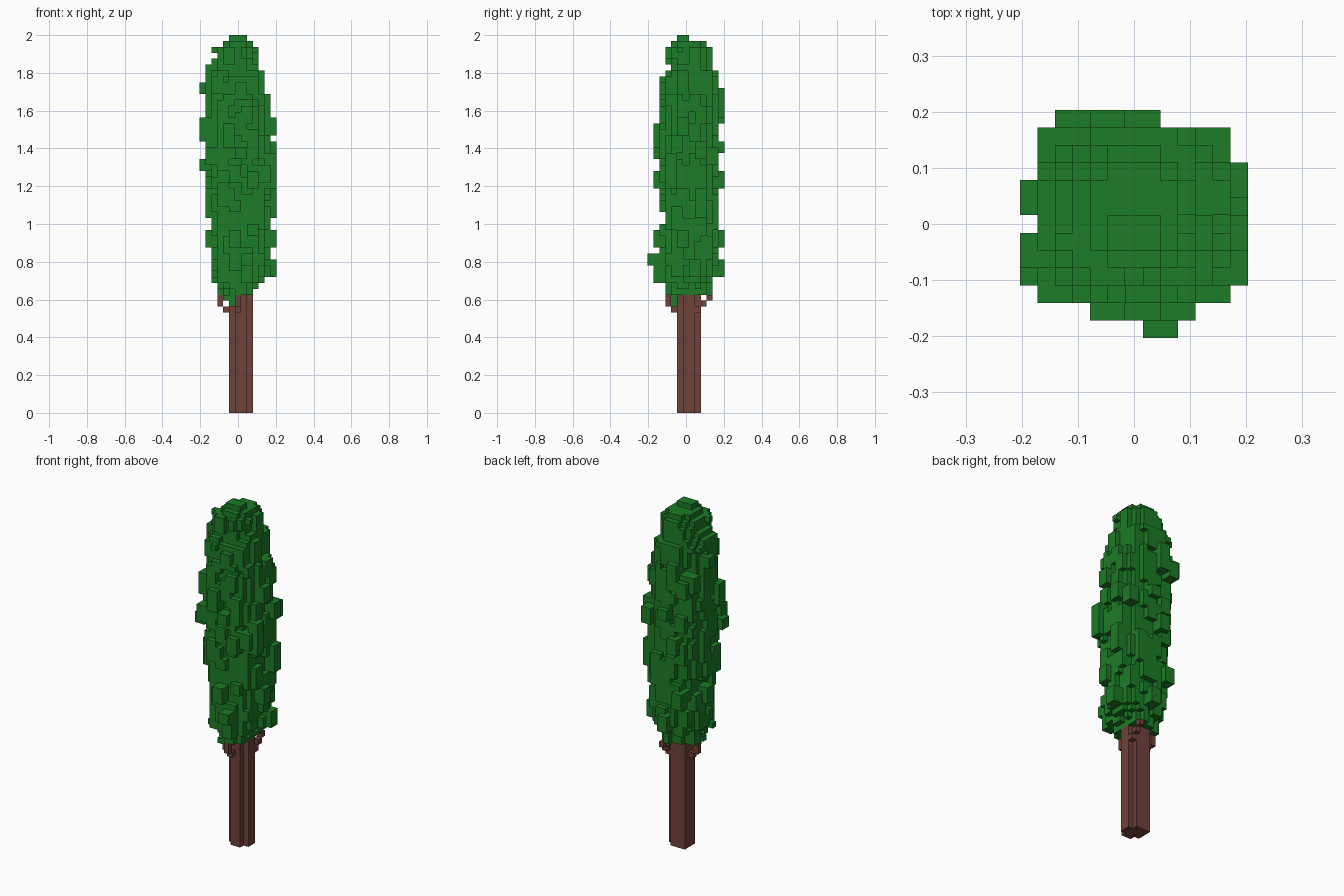
import bpy
import bmesh
import random
from math import cos, sin, pi

if "Cube" in bpy.data.objects:
    bpy.data.objects.remove(bpy.data.objects["Cube"])

random.seed(11)
V = 2 / 64          # edge of one block
HALF = 6.5 * V      # half of the 13 block wide footprint


def make_material(name, color):
    mat = bpy.data.materials.new(name)
    mat.use_nodes = True
    mat.diffuse_color = color
    mat.node_tree.nodes["Principled BSDF"].inputs["Base Color"].default_value = color
    return mat


def box(xs, ys, zs):
    """Cells of a block, each range given as first and last cell."""
    return {(x, y, z)
            for x in range(xs[0], xs[1] + 1)
            for y in range(ys[0], ys[1] + 1)
            for z in range(zs[0], zs[1] + 1)}


def build_blocks(name, cells, mat):
    """Skin a set of cells with its outer faces and merge the flat regions."""
    bm = bmesh.new()
    corners = {}

    def vert(p):
        if p not in corners:
            corners[p] = bm.verts.new((p[0] * V - HALF, p[1] * V - HALF, p[2] * V))
        return corners[p]

    for cell in sorted(cells):
        for axis in range(3):
            for side in (0, 1):
                beside = list(cell)
                beside[axis] += 2 * side - 1
                if tuple(beside) in cells:
                    continue
                ring = []
                for a, b in ((0, 0), (1, 0), (1, 1), (0, 1)):
                    p = list(cell)
                    p[axis] += side
                    p[(axis + 1) % 3] += a
                    p[(axis + 2) % 3] += b
                    ring.append(vert(tuple(p)))
                bm.faces.new(ring if side else ring[::-1])
    bmesh.ops.dissolve_limit(bm, angle_limit=0.01, verts=bm.verts[:], edges=bm.edges[:])
    mesh = bpy.data.meshes.new(name)
    bm.to_mesh(mesh)
    bm.free()
    mesh.materials.append(mat)
    obj = bpy.data.objects.new(name, mesh)
    bpy.context.collection.objects.link(obj)
    return obj


# Crown outline: first layer, last layer, then x and y limits in blocks
BANDS = [
    (20, 21, 3, 10, 3, 11), (22, 22, 2, 11, 2, 11), (23, 32, 2, 12, 2, 12),
    (33, 53, 1, 12, 2, 12), (54, 56, 1, 11, 2, 12), (57, 57, 1, 11, 3, 12),
    (58, 58, 1, 10, 3, 11), (59, 61, 2, 10, 3, 11), (62, 62, 4, 9, 4, 10),
    (63, 63, 5, 8, 5, 7),
]
outline = {z: band[2:] for band in BANDS for z in range(band[0], band[1] + 1)}


def inside(x, y, z, inset, power):
    if z not in outline:
        return False
    x0, x1, y0, y1 = outline[z]
    u = abs(x + 0.5 - (x0 + x1) / 2) / ((x1 - x0) / 2 - inset)
    v = abs(y + 0.5 - (y0 + y1) / 2) / ((y1 - y0) / 2 - inset)
    return u ** power + v ** power <= 1


# Solid core of the crown, rounder towards both ends
leaves = set()
for x, y, z in box((0, 12), (0, 12), (20, 63)):
    inset = 0 if z > 61 else 0.6
    if inside(x, y, z, inset, 2.3 if 26 < z < 52 else 2):
        leaves.add((x, y, z))

# Leaf clumps scattered over the core, kept within the outline
COUNT = 230
for i in range(COUNT):
    z = 20 + i * 42 // COUNT
    x0, x1, y0, y1 = outline[z]
    turn = random.uniform(0, 2 * pi)
    x = round((x0 + x1) / 2 - 1 + cos(turn) * (x1 - x0 - 1) / 2)
    y = round((y0 + y1) / 2 - 1 + sin(turn) * (y1 - y0 - 1) / 2)
    clump = box((x, x + 1), (y, y + 1), (z, z + random.choice((1, 1, 2, 2, 3))))
    power = 2.7 if 26 < z < 52 else 2.2
    leaves |= {cell for cell in clump if inside(*cell, 0, power)}

# Larger clumps that stand out: first block across, first and last layer
right_clumps = [(5, 47, 49), (8, 43, 45), (3, 38, 43), (8, 33, 37), (5, 28, 30), (7, 23, 25)]
left_clumps = [(7, 54, 55), (4, 46, 49), (3, 41, 42), (6, 28, 30)]
back_clumps = [(2, 49, 51), (4, 50, 54), (6, 44, 45), (4, 38, 40), (3, 28, 30), (6, 23, 25)]
front_clumps = [(4, 45, 48), (6, 43, 44), (8, 38, 40), (5, 28, 30), (7, 22, 26)]
for a, low, high in right_clumps:
    leaves |= box((11, 12), (a, a + 1), (low, high))
for a, low, high in left_clumps:
    start = 1 if low < 33 else 0
    leaves |= box((start, start + 1), (a, a + 1), (low, high))
for a, low, high in back_clumps:
    leaves |= box((a, a + 1), (11, 12), (low, high))
for a, low, high in front_clumps:
    leaves |= box((a, a + 1), (1, 2), (low, high))
leaves |= box((7, 8), (0, 0), (25, 26))

# Clumps that square off the corners halfway up
for x, y, low, high in ((1, 2, 42, 44), (10, 2, 39, 41), (1, 10, 50, 52), (10, 10, 42, 44)):
    leaves |= box((x, x + 1), (y, y + 1), (low, high))

# Low tuft hanging in front of the trunk
leaves |= box((4, 5), (4, 4), (19, 19)) | box((5, 5), (4, 4), (18, 18))

# Trunk with three notched corners and three stepped branch stubs
wood = box((5, 8), (6, 7), (0, 20)) | box((6, 7), (5, 8), (0, 20)) | box((5, 5), (8, 8), (0, 20))
wood |= {(8, 8, 17), (8, 9, 18), (8, 10, 19)}
wood |= {(4, 7, 17)} | box((3, 3), (7, 7), (18, 19))
wood |= {(6, 4, 17)} | box((6, 6), (3, 3), (18, 19))

build_blocks("crown", leaves, make_material("leaf green", (0.0118, 0.200, 0.0200, 1)))
build_blocks("trunk", wood, make_material("bark brown", (0.162, 0.054, 0.041, 1)))
